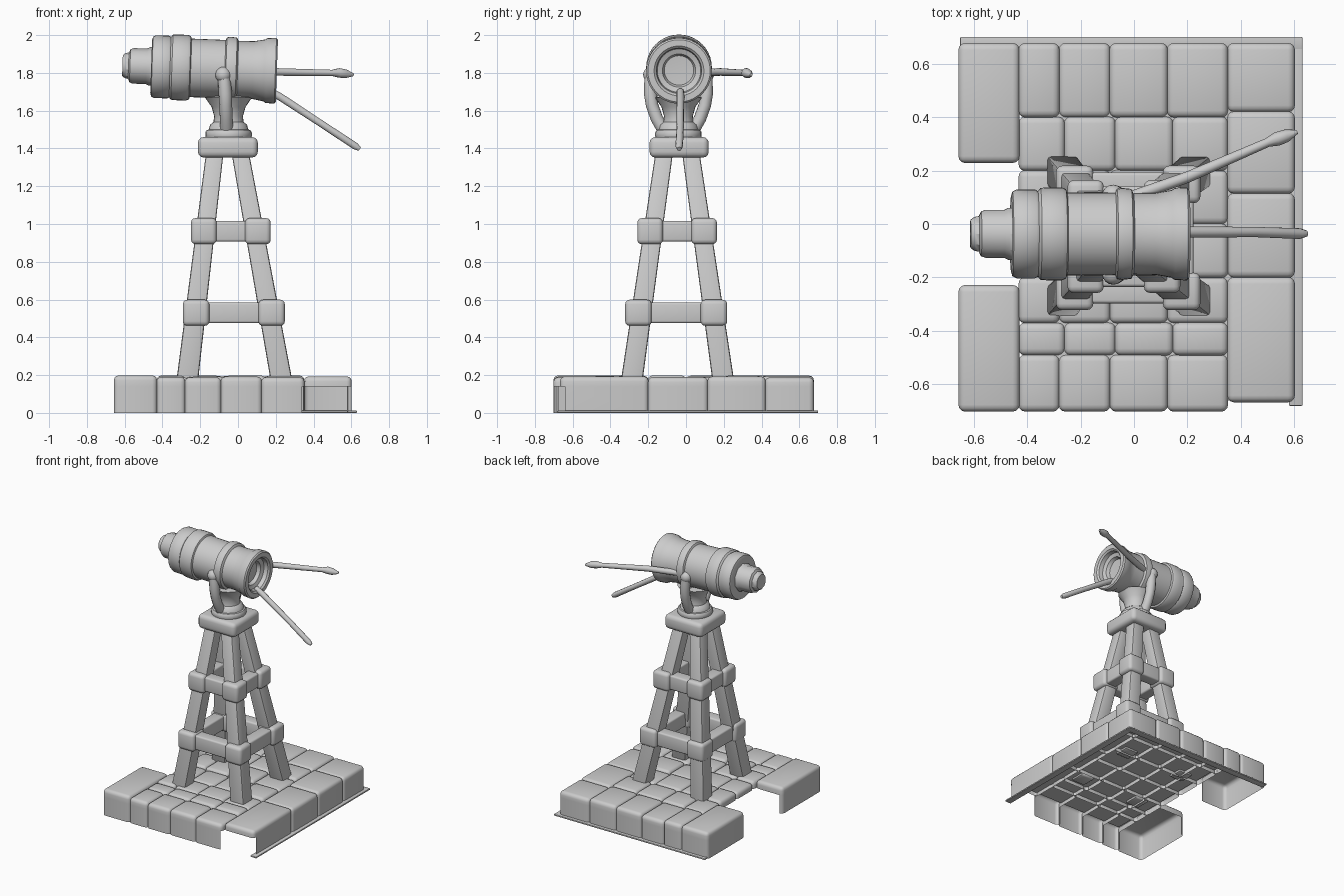
import bpy, bmesh, math, random
from mathutils import Vector, Matrix

random.seed(4)
if "Cube" in bpy.data.objects:
    bpy.data.objects.remove(bpy.data.objects["Cube"], do_unlink=True)

stone_grey = bpy.data.materials.new("plain_grey")
stone_grey.use_nodes = True
GREY = (0.6, 0.6, 0.6, 1)
stone_grey.diffuse_color = GREY
stone_grey.node_tree.nodes["Principled BSDF"].inputs["Base Color"].default_value = GREY

CX, CY = -0.05, -0.04   # tower axis


def finish(name, bm, angle=40):
    bmesh.ops.recalc_face_normals(bm, faces=bm.faces)
    mesh = bpy.data.meshes.new(name)
    bm.to_mesh(mesh)
    bm.free()
    obj = bpy.data.objects.new(name, mesh)
    bpy.context.collection.objects.link(obj)
    mesh.materials.append(stone_grey)
    bpy.ops.object.select_all(action="DESELECT")
    obj.select_set(True)
    bpy.context.view_layer.objects.active = obj
    bpy.ops.object.shade_smooth_by_angle(angle=math.radians(angle))
    return obj


def box_mesh(lo, hi, bevel, segments=3):
    lo, hi = Vector(lo), Vector(hi)
    bm = bmesh.new()
    bmesh.ops.create_cube(bm, size=1)
    for v in bm.verts:
        v.co = (lo + hi) / 2 + v.co * (hi - lo)
    if bevel:
        bmesh.ops.bevel(bm, geom=bm.edges[:], offset=bevel, segments=segments,
                        profile=0.5, affect="EDGES")
    return bm


def box(name, lo, hi, bevel=0.02):
    return finish(name, box_mesh(lo, hi, bevel))


def lathe(name, profile, sides, matrix):
    """Spin (radius, height) points about z, then place the result."""
    bm = bmesh.new()
    verts = [bm.verts.new((r, 0, h)) for r, h in profile]
    edges = [bm.edges.new(pair) for pair in zip(verts, verts[1:])]
    bmesh.ops.spin(bm, geom=verts + edges, cent=(0, 0, 0), axis=(0, 0, 1),
                   angle=math.tau, steps=sides, use_duplicate=False)
    bmesh.ops.remove_doubles(bm, verts=bm.verts, dist=0.0005)
    bm.transform(matrix)
    return finish(name, bm, 35)


def tube(name, points):
    """Round rod through (x, y, z, radius) points."""
    curve = bpy.data.curves.new(name, "CURVE")
    curve.dimensions = "3D"
    curve.bevel_depth = 1
    curve.bevel_resolution = 3
    curve.use_fill_caps = True
    spline = curve.splines.new("POLY")
    spline.points.add(len(points) - 1)
    for p, (x, y, z, r) in zip(spline.points, points):
        p.co, p.radius = (x, y, z, 1), r
    spline.use_smooth = True
    curve.materials.append(stone_grey)
    obj = bpy.data.objects.new(name, curve)
    bpy.context.collection.objects.link(obj)
    return obj


# Paving: hollow shell of rounded stones, walls kept on the outer rim only
def on_rim(c):
    if c.y < -0.64:
        return c.x < 0.34
    notch_end = c.x < -0.44 and 0.1 < c.y < 0.26
    return c.x < -0.62 or c.x > 0.57 or c.y > 0.64 or notch_end


def paving_stone(x0, x1, y0, y1):
    gap = 0.002
    top = 0.195 + random.uniform(-0.008, 0.004)
    bm = box_mesh((x0 - gap, y0 - gap, -0.05), (x1 + gap, y1 + gap, top), 0.026)
    for z, clear in ((0, True), (0.14, False)):
        bmesh.ops.bisect_plane(bm, geom=bm.verts[:] + bm.edges[:] + bm.faces[:],
                               plane_co=(0, 0, z), plane_no=(0, 0, 1), clear_inner=clear)
    hidden = [f for f in bm.faces
              if f.calc_center_median().z < 0.139 and not on_rim(f.calc_center_median())]
    bmesh.ops.delete(bm, geom=hidden, context="FACES")
    finish("paving_stone", bm, 50)


columns = [-0.43, -0.28, -0.09, 0.125, 0.35]
rows = [-0.7, -0.49, -0.37, -0.2, 0.0, 0.2, 0.4, 0.675]
for row, (y0, y1) in enumerate(zip(rows, rows[1:])):
    shift = 0.02 * (row % 2)
    for i, (x0, x1) in enumerate(zip(columns, columns[1:])):
        a = x0 + (shift if i else 0)
        b = x1 + (shift if i < 3 else 0)
        paving_stone(a, b, y0, y1)
for y0, y1 in ((-0.665, -0.2), (-0.2, 0.115), (0.115, 0.42), (0.42, 0.675)):
    paving_stone(0.35, 0.6, y0, y1)
for y0, y1 in ((-0.7, -0.23), (0.23, 0.675)):
    paving_stone(-0.655, -0.43, y0, y1)

# Thin sheets closing the joints, and the ground flange on two sides
box("joint_sheet", (-0.41, -0.66, 0.165), (0.57, 0.64, 0.17), 0)
box("back_flange", (-0.65, 0.65, 0), (0.63, 0.7, 0.012), 0.004)
box("side_flange", (0.58, -0.68, 0), (0.63, 0.7, 0.012), 0.004)

# Four leaning legs
for sx in (-1, 1):
    for sy in (-1, 1):
        bm = box_mesh((-0.054, -0.054, 0.15), (0.054, 0.054, 1.4), 0.012, 2)
        for v in bm.verts:
            t = (v.co.z - 0.2) / 1.16
            scale = 1.06 - 0.2 * t
            v.co.x = v.co.x * scale - 0.02 - 0.035 * t + sx * (0.245 - 0.175 * t)
            v.co.y = v.co.y * scale - 0.045 + sy * (0.238 - 0.165 * t)
        finish("tower_leg", bm)


# Brace frames: corner blocks joined by beams
def brace(name, x, y, z, half, size):
    h = size / 2
    for sx in (-1, 1):
        for sy in (-1, 1):
            c = Vector((x + sx * half, y + sy * half, z))
            d = Vector((h, h, 0.069))
            box(name + "_block", c - d, c + d, 0.024)
    for s in (-1, 1):
        box(name + "_beam_x", (x - half, y + s * half - 0.045, z - 0.055),
            (x + half, y + s * half + 0.045, z + 0.055), 0.012)
        box(name + "_beam_y", (x + s * half - 0.045, y - half, z - 0.055),
            (x + s * half + 0.045, y + half, z + 0.055), 0.012)


brace("lower_brace", -0.022, -0.052, 0.53, 0.2, 0.14)
brace("upper_brace", -0.038, -0.047, 0.962, 0.143, 0.136)

# Cap block, swivel collar and neck
box("tower_cap", (-0.212, -0.193, 1.352), (0.105, 0.12, 1.46), 0.03)
lathe("swivel_neck", [(0, 1.45), (0.118, 1.45), (0.123, 1.465), (0.123, 1.485),
                      (0.115, 1.497), (0.105, 1.5), (0.098, 1.525), (0.08, 1.54),
                      (0.076, 1.57), (0.09, 1.62), (0.125, 1.67), (0, 1.69)],
      24, Matrix.Translation((CX, CY, 0)))

# Barrel along x, slightly raised at the narrow end
tilt = (Matrix.Translation((-0.12, -0.037, 1.822))
        @ Matrix.Rotation(math.radians(2), 4, "Y")
        @ Matrix.Rotation(math.radians(90), 4, "Y"))
barrel = [(0, -0.33), (0.14, -0.34), (0.158, -0.335), (0.166, -0.32), (0.166, -0.25),
          (0.16, -0.24), (0.172, -0.23), (0.174, -0.2), (0.174, -0.15), (0.167, -0.135),
          (0.155, -0.13), (0.154, 0.05), (0.168, 0.056), (0.172, 0.075), (0.168, 0.11),
          (0.152, 0.118), (0.153, 0.2), (0.164, 0.26), (0.172, 0.272), (0.174, 0.318),
          (0.165, 0.326), (0.132, 0.326), (0.12, 0.315), (0.115, 0.285), (0.088, 0.275),
          (0.078, 0.25), (0, 0.245)]
lathe("barrel", barrel, 40, tilt)
lathe("rear_stub", [(0, -0.492), (0.055, -0.492), (0.066, -0.478), (0.07, -0.46),
                    (0.088, -0.452), (0.094, -0.435), (0.094, -0.365),
                    (0.102, -0.35), (0.102, -0.32), (0, -0.32)], 10, tilt)

# Curved yoke arms with pivot knobs
for s in (-1, 1):
    side = lambda d: CY + s * d
    tube("yoke_arm", [(-0.06, side(0.08), 1.5, 0.035), (-0.062, side(0.115), 1.56, 0.034),
                      (-0.065, side(0.14), 1.63, 0.034), (-0.067, side(0.148), 1.69, 0.036),
                      (-0.072, side(0.148), 1.75, 0.034), (-0.076, side(0.15), 1.79, 0.03)])
    bm = bmesh.new()
    bmesh.ops.create_uvsphere(bm, u_segments=16, v_segments=10, radius=0.042,
                              matrix=Matrix.Translation((-0.078, side(0.145), 1.79)))
    finish("pivot_knob", bm)

# Two aiming handles
tube("side_handle", [(0.0, 0.105, 1.80, 0.022), (0.2, 0.175, 1.805, 0.021),
                     (0.5, 0.305, 1.80, 0.017), (0.535, 0.318, 1.80, 0.026),
                     (0.57, 0.33, 1.795, 0.024), (0.61, 0.345, 1.79, 0.008)])
tube("lower_handle", [(0.17, -0.03, 1.70, 0.02), (0.22, -0.03, 1.675, 0.021),
                      (0.45, -0.03, 1.525, 0.019), (0.62, -0.036, 1.413, 0.02),
                      (0.645, -0.036, 1.397, 0.012)])
